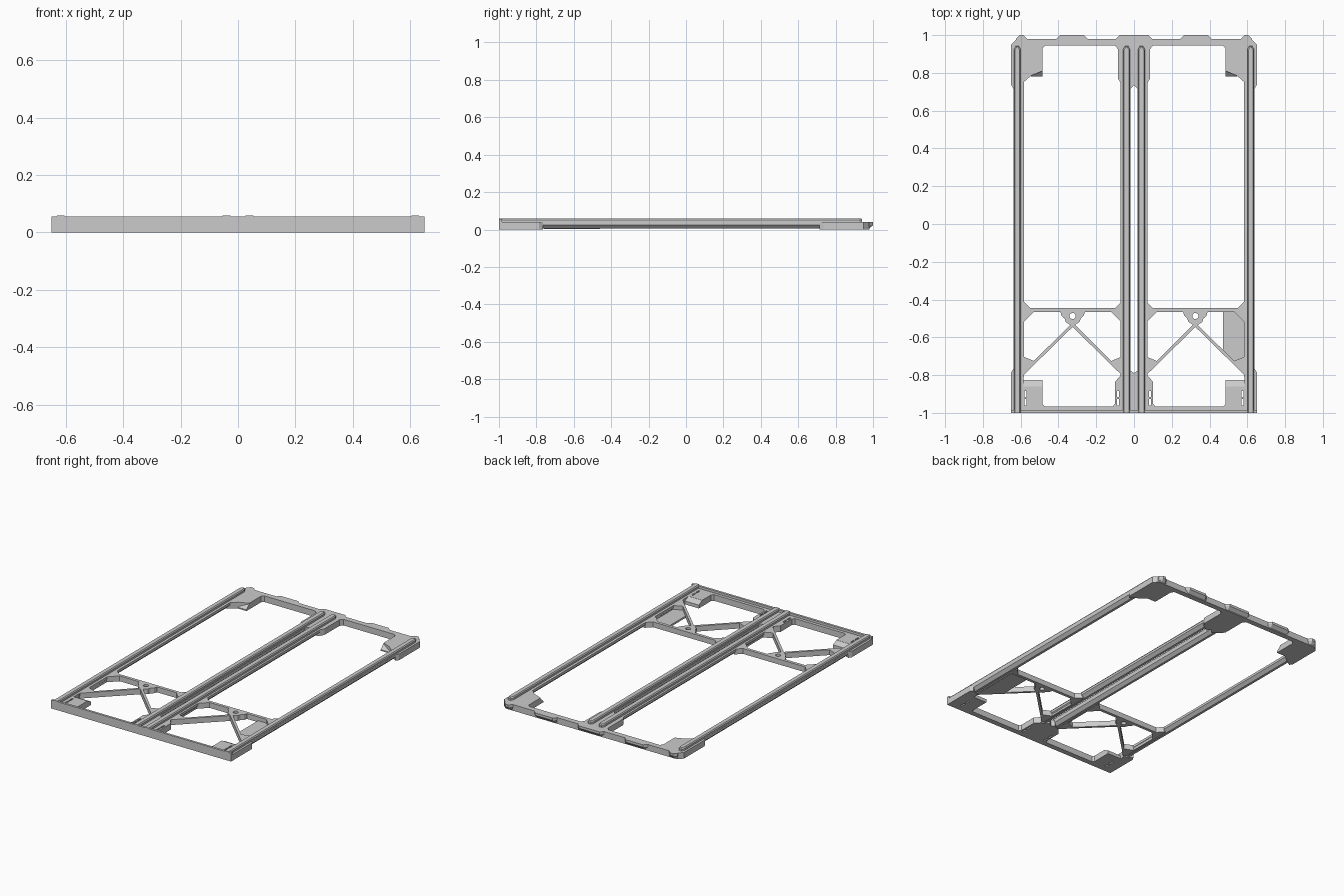
import bpy, bmesh, math

if "Cube" in bpy.data.objects:
    bpy.data.objects.remove(bpy.data.objects["Cube"])


def link(name, mesh, mirror):
    ob = bpy.data.objects.new(name, mesh)
    bpy.context.collection.objects.link(ob)
    if mirror:
        ob.modifiers.new("mirror", 'MIRROR')
    return ob


def plate(name, loops, z0, z1, mirror=False):
    """Flat plate from an outline followed by hole outlines."""
    cu = bpy.data.curves.new(name, 'CURVE')
    cu.dimensions = '2D'
    cu.fill_mode = 'BOTH'
    cu.extrude = (z1 - z0) / 2
    for loop in loops:
        sp = cu.splines.new('POLY')
        sp.points.add(len(loop) - 1)
        for p, (x, y) in zip(sp.points, loop):
            p.co = (x, y, 0, 1)
        sp.use_cyclic_u = True
    tmp = bpy.data.objects.new(name + "_tmp", cu)
    bpy.context.collection.objects.link(tmp)
    mesh = bpy.data.meshes.new_from_object(tmp)
    bpy.data.objects.remove(tmp)
    bm = bmesh.new()
    bm.from_mesh(mesh)
    bmesh.ops.translate(bm, verts=bm.verts, vec=(0, 0, (z0 + z1) / 2))
    bmesh.ops.remove_doubles(bm, verts=bm.verts, dist=1e-5)
    bmesh.ops.recalc_face_normals(bm, faces=bm.faces)
    for f in bm.faces:
        f.smooth = False
    bm.to_mesh(mesh)
    bm.free()
    return link(name, mesh, mirror)


def loft(name, rings, mirror=True):
    """Closed solid through matching rings of 3D points."""
    bm = bmesh.new()
    vs = [[bm.verts.new(p) for p in r] for r in rings]
    n = len(vs[0])
    for a, b in zip(vs, vs[1:]):
        for i in range(n):
            j = (i + 1) % n
            bm.faces.new((a[i], a[j], b[j], b[i]))
    bm.faces.new(vs[0])
    bm.faces.new(vs[-1])
    bmesh.ops.recalc_face_normals(bm, faces=bm.faces)
    mesh = bpy.data.meshes.new(name)
    bm.to_mesh(mesh)
    bm.free()
    return link(name, mesh, mirror)


def sym(half, c=0.0):
    """Close a left-half outline by mirroring it about x = c."""
    return half + [(2 * c - x, y) for x, y in reversed(half) if abs(x - c) > 1e-6]


def flip(loop, c=0.0):
    return [(2 * c - x, y) for x, y in reversed(loop)]


def rect(x0, x1, y0, y1):
    return [(x0, y0), (x1, y0), (x1, y1), (x0, y1)]


# Back end plate with corner blocks
back = [(0, 0.735), (-0.02, 0.715), (-0.07, 0.745), (-0.085, 0.77), (-0.085, 0.925),
        (-0.1, 0.945), (-0.47, 0.945), (-0.485, 0.93), (-0.485, 0.81), (-0.545, 0.785),
        (-0.585, 0.75), (-0.637, 0.715), (-0.65, 0.735), (-0.65, 0.95), (-0.62, 0.98), (0, 0.98)]
plate("back_end_plate", [sym(back)], 0, 0.04)

# Front end plate with clip slots
front = [(0, -0.79), (-0.02, -0.775), (-0.07, -0.8), (-0.1, -0.835), (-0.1, -0.95),
         (-0.112, -0.965), (-0.473, -0.965), (-0.485, -0.953), (-0.485, -0.86),
         (-0.585, -0.86), (-0.585, -0.79), (-0.637, -0.765), (-0.65, -0.785), (-0.65, -1), (0, -1)]
slots = [rect(x, x + 0.01, y, y + 0.033) for x in (-0.58, -0.09) for y in (-0.96, -0.917)]
plate("front_end_plate", [sym(front)] + slots + [flip(s) for s in slots], 0, 0.04)

# Raised lip along the front
plate("front_lip", [rect(-0.65, 0.65, -1, -0.985)], 0, 0.055)

# Tabs on the back edge, undercut below
def tab(name, x0, x1, mirror):
    def ring(y, z):
        c = 0.02
        return [(x0, 0.97, z), (x1, 0.97, z), (x1, min(y, 0.98), z), (x1 - c, y, z),
                (x0 + c, y, z), (x0, min(y, 0.98), z)]
    loft(name, [ring(0.975, 0), ring(1.0, 0.024), ring(1.0, 0.04)], mirror)

tab("back_corner_tab", -0.625, -0.565, True)
tab("back_side_tab", -0.41, -0.245, True)
tab("back_centre_tab", -0.095, 0.095, False)

# Long rails (bevelled underneath) and the ridges on top of them
def rail(name, x0, x1, ridge_x0, ridge_x1):
    prof = [(x0, 0.04), (x0, 0.024), (x0 + 0.019, 0.005), (x1 - 0.019, 0.005),
            (x1, 0.024), (x1, 0.04)]
    loft(name + "_rail", [[(x, y, z) for x, z in prof] for y in (-0.81, 0.76)])

    def ring(i, z):
        a, b = ridge_x0 + i, ridge_x1 - i
        return [(a, -1, z), (b, -1, z), (b, 0.925 - i, z), (b - 0.01, 0.942 - i, z),
                (a + 0.01, 0.942 - i, z), (a, 0.925 - i, z)]
    loft(name + "_ridge", [ring(0, 0.038), ring(0, 0.052), ring(0.005, 0.059)])

rail("outer", -0.637, -0.583, -0.636, -0.6)
rail("inner", -0.071, -0.018, -0.058, -0.021)

# Crossbar and V brace with hub hole, one per bay
C = -0.325
outer = sym([(C, -0.445), (-0.55, -0.445), (-0.585, -0.41), (-0.595, -0.41),
             (-0.595, -0.81), (C, -0.545)], C)
cell = [(-0.585, -0.52), (-0.53, -0.465), (-0.39, -0.465), (-0.384, -0.485), (-0.368, -0.5),
        (-0.362, -0.518), (-0.338, -0.534), (-0.35, -0.547), (-0.53, -0.725), (-0.585, -0.702)]
hole = [(C + 0.016 * math.cos(a * math.tau / 16), -0.487 + 0.016 * math.sin(a * math.tau / 16))
        for a in range(16)]
plate("crossbar_brace", [outer, cell, flip(cell, C), hole], 0.005, 0.04, True)

# Blank panel low in the right bay
plate("label_panel", [[(0.47, -0.46), (0.59, -0.46), (0.59, -0.76), (0.53, -0.735), (0.47, -0.675)]],
      0.003, 0.015)

# Sloped pads on the corner blocks
def ramp(name, x0, x1, prof):
    loft(name, [[(x, y, z) for y, z in prof] for x in (x0, x1)])

ramp("back_corner_ramp", -0.545, -0.485, [(0.815, 0.04), (0.78, 0.008), (0.78, 0), (0.815, 0)])
ramp("front_corner_ramp", -0.59, -0.485, [(-0.862, 0.04), (-0.825, 0.022), (-0.825, 0), (-0.862, 0)])
